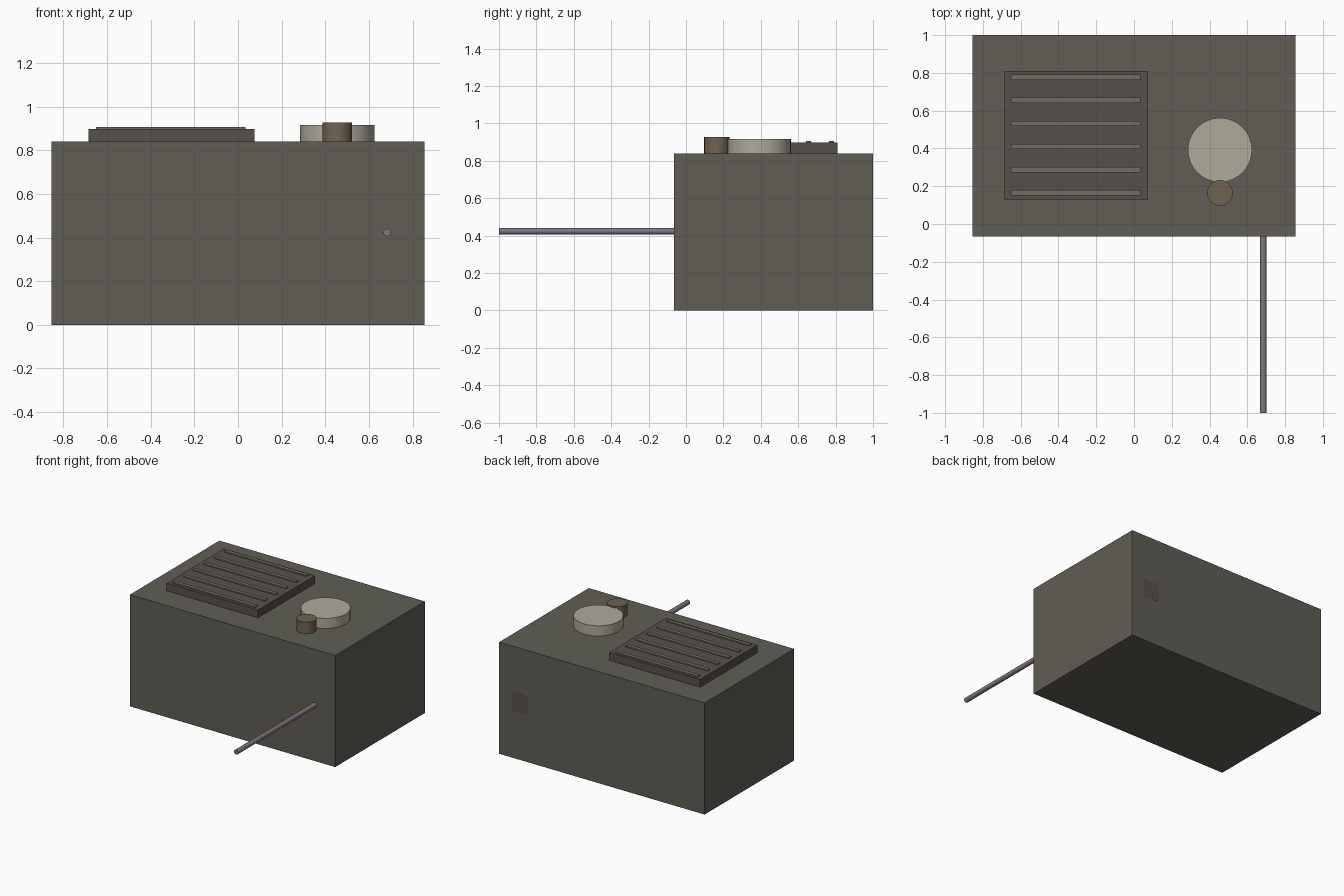
import bpy
import math

if "Cube" in bpy.data.objects:
    bpy.data.objects.remove(bpy.data.objects["Cube"])


def material(name, rgb):
    m = bpy.data.materials.new(name)
    m.diffuse_color = (*rgb, 1)
    m.use_nodes = True
    m.node_tree.nodes["Principled BSDF"].inputs["Base Color"].default_value = m.diffuse_color
    return m


CASE = material("case_grey", (0.115, 0.11, 0.09))
DARK = material("dark_grey", (0.09, 0.082, 0.073))
SLAT = material("slat_tan", (0.17, 0.155, 0.125))
CREAM = material("cream", (0.42, 0.40, 0.33))
BROWN = material("brown", (0.16, 0.125, 0.08))
METAL = material("metal", (0.21, 0.18, 0.21))


def box(name, x, y, z, mat):
    """Box from (min, max) ranges on each axis."""
    bpy.ops.mesh.primitive_cube_add(
        size=1, location=[(r[0] + r[1]) / 2 for r in (x, y, z)])
    o = bpy.context.object
    o.name = name
    o.scale = [r[1] - r[0] for r in (x, y, z)]
    bpy.ops.object.transform_apply(location=False, rotation=False, scale=True)
    o.data.materials.append(mat)
    return o


def cylinder(name, loc, radius, depth, mat, sides=32, rot=(0, 0, 0)):
    bpy.ops.mesh.primitive_cylinder_add(
        vertices=sides, radius=radius, depth=depth, location=loc, rotation=rot)
    o = bpy.context.object
    o.name = name
    o.data.materials.append(mat)
    bpy.ops.object.shade_smooth_by_angle(angle=math.radians(30))
    return o


TOP = 0.84

# Main case
box("case", (-0.855, 0.855), (-0.065, 1.0), (0, TOP), CASE)

# Raised speaker panel with six slats
box("speaker_panel", (-0.685, 0.075), (0.13, 0.81), (TOP, 0.898), DARK)
for i in range(6):
    y = 0.165 + i * 0.1225
    box(f"speaker_slat_{i + 1}", (-0.65, 0.035), (y - 0.014, y + 0.014),
        (0.89, 0.907), SLAT)

# Tuning dial and small knob
cylinder("tuning_dial", (0.455, 0.392, TOP + 0.038), 0.17, 0.077, CREAM)
cylinder("small_knob", (0.455, 0.165, TOP + 0.043), 0.068, 0.087, BROWN, 24)

# Rod sticking out of the front, and its mount flush with the back
cylinder("antenna_rod", (0.684, -0.5, 0.423), 0.018, 1.0, METAL, 16,
         (math.pi / 2, 0, 0))
box("rear_mount", (0.614, 0.754), (0.86, 1.0005), (0.353, 0.493), DARK)
